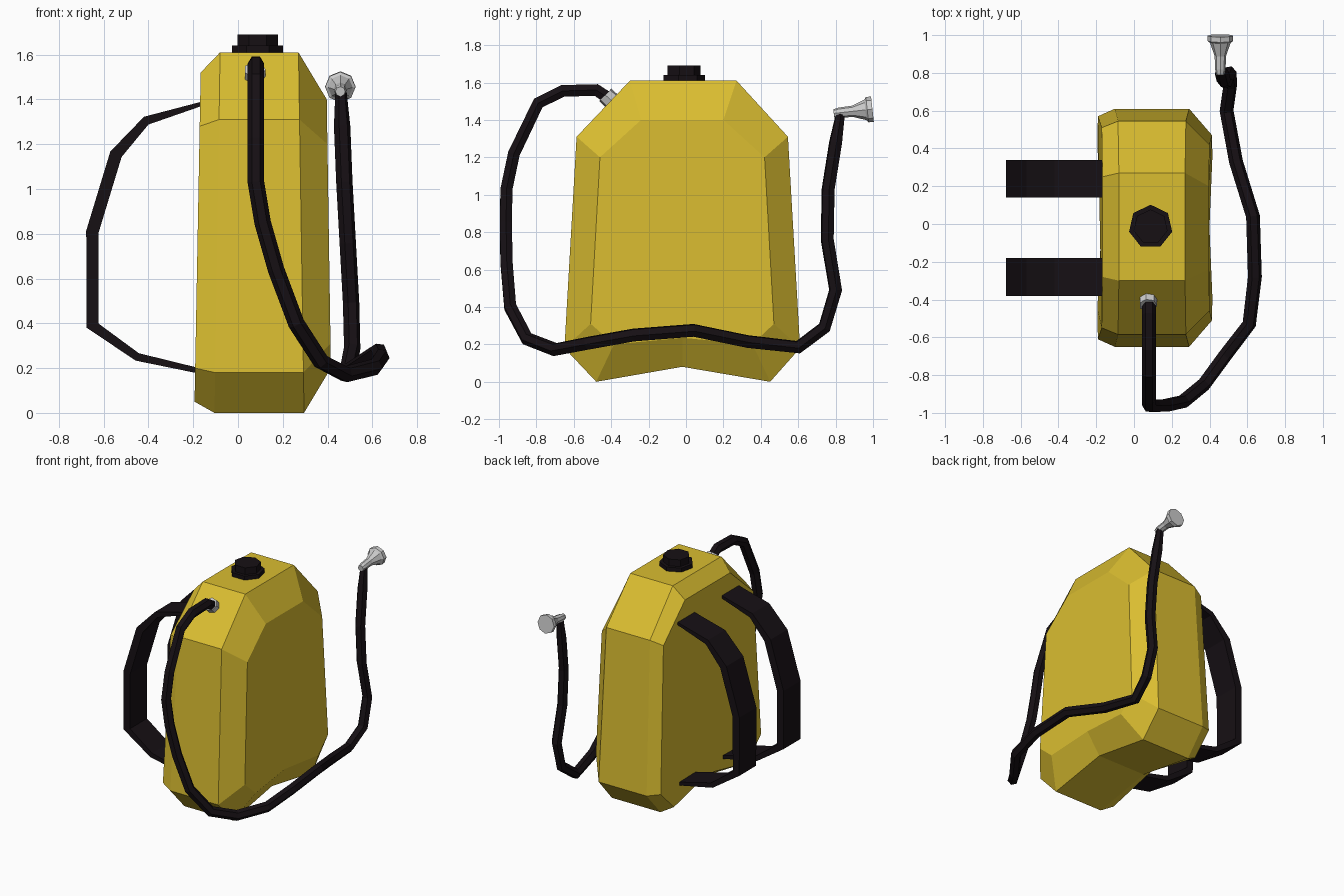
import bpy, bmesh
from mathutils import Vector

if "Cube" in bpy.data.objects:
    bpy.data.objects.remove(bpy.data.objects["Cube"])


def material(name, color):
    m = bpy.data.materials.new(name)
    m.diffuse_color = (*color, 1)
    m.use_nodes = True
    m.node_tree.nodes["Principled BSDF"].inputs["Base Color"].default_value = m.diffuse_color
    return m


yellow = material("yellow_plastic", (0.70, 0.51, 0.03))
black = material("black_rubber", (0.008, 0.005, 0.007))


def loft(name, rings, mat=None, closed_caps=True):
    """Skin a list of equal-sized point rings and cap both ends."""
    bm = bmesh.new()
    vr = [[bm.verts.new(p) for p in r] for r in rings]
    n = len(vr[0])
    for a, b in zip(vr, vr[1:]):
        for i in range(n):
            j = (i + 1) % n
            bm.faces.new((a[i], a[j], b[j], b[i]))
    bm.faces.new(vr[0][::-1])
    bm.faces.new(vr[-1])
    bmesh.ops.recalc_face_normals(bm, faces=bm.faces)
    me = bpy.data.meshes.new(name)
    bm.to_mesh(me)
    bm.free()
    ob = bpy.data.objects.new(name, me)
    bpy.context.collection.objects.link(ob)
    if mat:
        me.materials.append(mat)
    return ob


def turned(name, start, axis, profile, sides, up, mat=None):
    """Low-poly turned part: profile is (distance along axis, radius)."""
    from math import cos, sin, tau
    a = Vector(axis).normalized()
    u = Vector(up)
    u = (u - a * u.dot(a)).normalized()
    v = a.cross(u)
    rings = [[Vector(start) + a * d + (u * cos(tau * i / sides) + v * sin(tau * i / sides)) * r
              for i in range(sides)] for d, r in profile]
    return loft(name, rings, mat)


# Tank: four side outlines (y, z) from back to front, with chamfered rims
full = [(-.48, 0), (-.02, .08), (.45, 0), (.61, .18), (.545, 1.31),
        (.27, 1.61), (-.30, 1.61), (-.585, 1.31), (-.65, .18)]
back = [(-.45, .05), (-.02, .13), (.42, .05), (.57, .20), (.51, 1.28),
        (.25, 1.52), (-.28, 1.52), (-.55, 1.28), (-.61, .20)]
front = [(-.385, .20), (-.02, .235), (.355, .20), (.47, .31), (.42, 1.20),
         (.20, 1.40), (-.24, 1.40), (-.46, 1.20), (-.51, .31)]


def tank_ring(outline, x_low, x_high, dent=0.0):
    return [(x_low + (x_high - x_low) * z / 1.61 + (dent if i == 1 else 0), y, z)
            for i, (y, z) in enumerate(outline)]


loft("tank", [tank_ring(back, -.195, -.165, .02), tank_ring(full, -.105, -.08),
              tank_ring(full, .295, .27), tank_ring(front, .418, .393, -.015)], yellow)

# Filler cap
turned("filler_cap", (.088, -.015, 1.60), (0, 0, 1),
       [(0, .117), (.04, .117), (.04, .092), (.09, .092)], 7, (0, 1, 0), black)

# Shoulder straps: flat band swept along (x, z, half thickness)
path = [(-.13, 1.39, .008), (-.41, 1.305, .02), (-.545, 1.155, .028), (-.65, .81, .028),
        (-.65, .39, .028), (-.45, .25, .018), (-.17, .187, .012)]
for side, y0, y1 in (("left", .14, .34), ("right", -.38, -.18)):
    rings = []
    for i, (x, z, t) in enumerate(path):
        p, q = path[max(i - 1, 0)], path[min(i + 1, len(path) - 1)]
        d = Vector((q[0] - p[0], q[1] - p[1])).normalized()
        nx, nz = -d.y * t, d.x * t
        rings.append([(x + nx, y0, z + nz), (x + nx, y1, z + nz),
                      (x - nx, y1, z - nz), (x - nx, y0, z - nz)])
    loft("strap_" + side, rings, black)

# Hose: hexagonal tube along a polyline
pts = [(.08, -.42, 1.52), (.08, -.48, 1.56), (.08, -.66, 1.555), (.08, -.79, 1.49),
       (.08, -.92, 1.22), (.08, -.96, 1.03), (.11, -.963, .85), (.17, -.96, .64),
       (.26, -.94, .40), (.37, -.85, .23), (.48, -.70, .172), (.61, -.53, .205),
       (.64, -.28, .25), (.63, .04, .275), (.54, .33, .215), (.49, .60, .185),
       (.51, .74, .29), (.505, .80, .49), (.49, .755, .76), (.475, .76, 1.03),
       (.465, .80, 1.28), (.46, .825, 1.43)]
cu = bpy.data.curves.new("hose", 'CURVE')
cu.dimensions = '3D'
cu.bevel_depth = .037
cu.bevel_resolution = 1
cu.use_fill_caps = True
sp = cu.splines.new('POLY')
sp.points.add(len(pts) - 1)
for i, (sp_pt, co) in enumerate(zip(sp.points, pts)):
    sp_pt.co = (*co, 1)
    sp_pt.radius = .7 if i == len(pts) - 1 else 1
sp.use_smooth = False
cu.materials.append(black)
bpy.context.collection.objects.link(bpy.data.objects.new("hose", cu))

# Metal hose outlet and spray nozzle
turned("hose_outlet", (.075, -.37, 1.475), (0, -.72, .69), [(0, .048), (.085, .048)], 7, (1, 0, 0))
turned("spray_nozzle", (.457, .79, 1.435), (0, 1, .11),
       [(0, .022), (.03, .028), (.10, .03), (.17, .055), (.18, .068), (.208, .068)], 8, (0, 0, 1))
